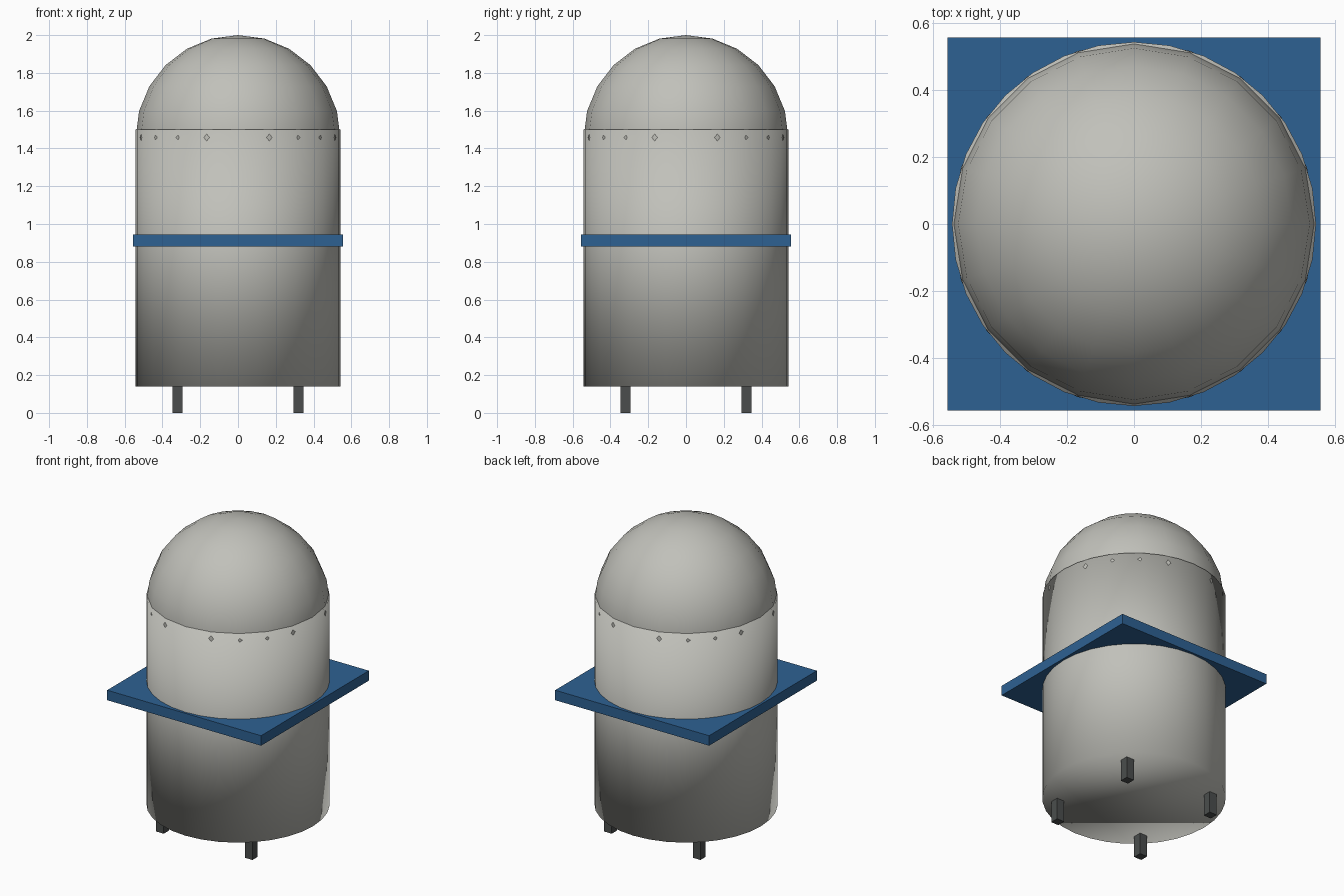
import bpy
from mathutils import Vector

cube = bpy.data.objects.get("Cube")
if cube:
    bpy.data.objects.remove(cube, do_unlink=True)

RADIUS = 0.542
BODY_BOTTOM, BODY_TOP = 0.14, 1.5
DOME_CENTRE = 2.0 - RADIUS


def make_material(name, colour):
    mat = bpy.data.materials.new(name)
    mat.use_nodes = True
    mat.diffuse_color = (*colour, 1)
    mat.node_tree.nodes["Principled BSDF"].inputs["Base Color"].default_value = (*colour, 1)
    return mat


def finish(name, mat, smooth=False):
    obj = bpy.context.object
    obj.name = name
    obj.data.materials.append(mat)
    if smooth:
        bpy.ops.object.shade_smooth()
    return obj


def box(name, low, high, mat):
    low, high = Vector(low), Vector(high)
    bpy.ops.mesh.primitive_cube_add(size=1, location=(low + high) / 2)
    obj = finish(name, mat)
    for v in obj.data.vertices:
        v.co *= high - low
    return obj


light_grey = make_material("light warm grey", (0.53, 0.53, 0.49))
blue = make_material("blue", (0.027, 0.12, 0.29))
dark_grey = make_material("dark grey", (0.07, 0.076, 0.075))

# Main body
bpy.ops.mesh.primitive_cylinder_add(
    vertices=32, radius=RADIUS, depth=BODY_TOP - BODY_BOTTOM,
    location=(0, 0, (BODY_TOP + BODY_BOTTOM) / 2))
finish("body", light_grey, smooth=True)

# Dome: its equator corners just break through the body wall as small studs
bpy.ops.mesh.primitive_uv_sphere_add(
    segments=20, ring_count=12, radius=RADIUS, location=(0, 0, DOME_CENTRE))
finish("dome", light_grey, smooth=True)

# Square band plate around the middle
box("band_plate", (-0.555, -0.555, 0.88), (0.555, 0.555, 0.945), blue)

# Four square feet
HALF, OFFSET = 0.027, 0.32
for side, sx in (("left", 1), ("right", -1)):
    for end, sy in (("front", -1), ("back", 1)):
        x, y = sx * OFFSET, sy * OFFSET
        box(f"{end}_{side}_leg", (x - HALF, y - HALF, 0),
            (x + HALF, y + HALF, BODY_BOTTOM + 0.02), dark_grey)
